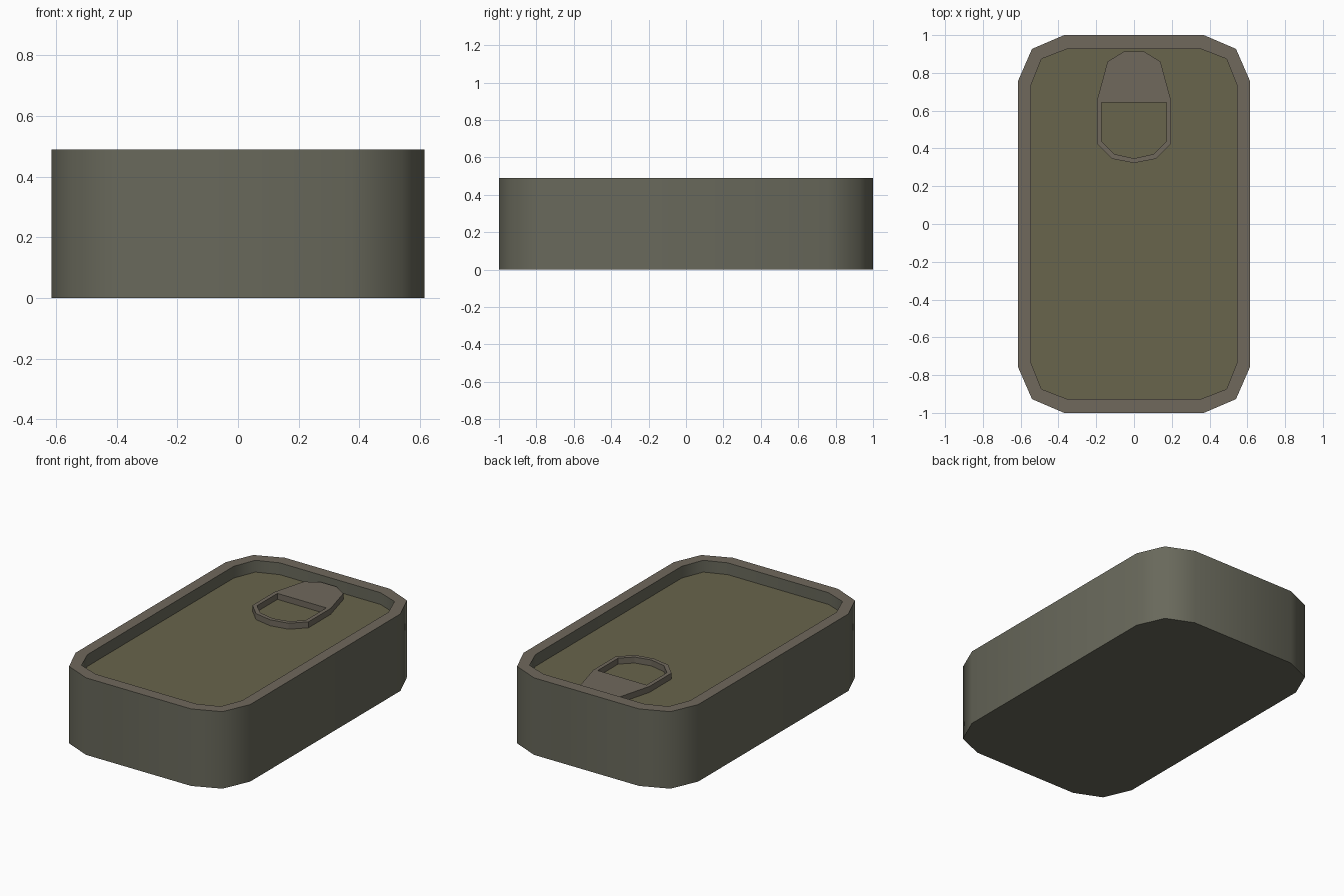
import bpy, bmesh

if "Cube" in bpy.data.objects:
    bpy.data.objects.remove(bpy.data.objects["Cube"])

HEIGHT, LID_Z, TAB_Z = 0.49, 0.415, 0.453


def material(name, rgb):
    m = bpy.data.materials.new(name)
    m.diffuse_color = (*rgb, 1)
    m.use_nodes = True
    m.node_tree.nodes["Principled BSDF"].inputs["Base Color"].default_value = m.diffuse_color
    return m


def mirrored_loop(half):
    """Close a right-hand outline (bottom to top) by mirroring it across x = 0."""
    return half + [(-x, y) for x, y in reversed(half) if x > 0]


def can_outline(corner):
    """Four-way symmetric outline from one corner's points."""
    return mirrored_loop([(x, -y) for x, y in corner] + corner[::-1])


def finish(bm, name, mats):
    bmesh.ops.recalc_face_normals(bm, faces=bm.faces[:])
    mesh = bpy.data.meshes.new(name)
    bm.to_mesh(mesh)
    bm.free()
    obj = bpy.data.objects.new(name, mesh)
    for m in mats:
        mesh.materials.append(m)
    bpy.context.collection.objects.link(obj)
    return obj


wall_mat = material("wall_metal", (0.14, 0.14, 0.105))
rim_mat = material("rim_metal", (0.16, 0.14, 0.108))
lid_mat = material("lid_metal", (0.14, 0.128, 0.072))

outer = can_outline([(0.37, 1.0), (0.54, 0.927), (0.615, 0.755)])
inner = can_outline([(0.355, 0.926), (0.49, 0.874), (0.545, 0.735)])

# Can: outer wall, flat rim, recess wall, with base and lid as end caps
bm = bmesh.new()
sections = [(outer, 0), (outer, HEIGHT), (inner, HEIGHT), (inner, LID_Z)]
rings = [[bm.verts.new((x, y, z)) for x, y in loop] for loop, z in sections]
for band, (a, b) in enumerate(zip(rings, rings[1:])):
    for i in range(len(a)):
        j = (i + 1) % len(a)
        face = bm.faces.new((a[i], a[j], b[j], b[i]))
        face.material_index = 1 if band == 1 else 0
bm.faces.new(rings[0])
bm.faces.new(rings[-1]).material_index = 2
can = finish(bm, "can_body", [wall_mat, rim_mat, lid_mat])

bpy.context.view_layer.objects.active = can
can.select_set(True)
bpy.ops.object.shade_smooth_by_angle(angle=0.87)

# Pull tab: flat plate with a finger hole, resting on the lid
tab_outer = mirrored_loop([(0, 0.323), (0.115, 0.345), (0.197, 0.427),
                           (0.197, 0.65), (0.14, 0.86), (0.055, 0.912)])
tab_hole = mirrored_loop([(0, 0.347), (0.103, 0.37), (0.172, 0.437), (0.172, 0.642)])
bm = bmesh.new()
for loop in (tab_outer, tab_hole):
    verts = [bm.verts.new((x, y, LID_Z)) for x, y in loop]
    for a, b in zip(verts, verts[1:] + verts[:1]):
        bm.edges.new((a, b))
bmesh.ops.triangle_fill(bm, edges=bm.edges[:], use_beauty=True, normal=(0, 0, 1))
top = bmesh.ops.extrude_face_region(bm, geom=bm.faces[:], use_keep_orig=True)["geom"]
bmesh.ops.translate(bm, vec=(0, 0, TAB_Z - LID_Z),
                    verts=[g for g in top if isinstance(g, bmesh.types.BMVert)])
finish(bm, "pull_tab", [rim_mat])
